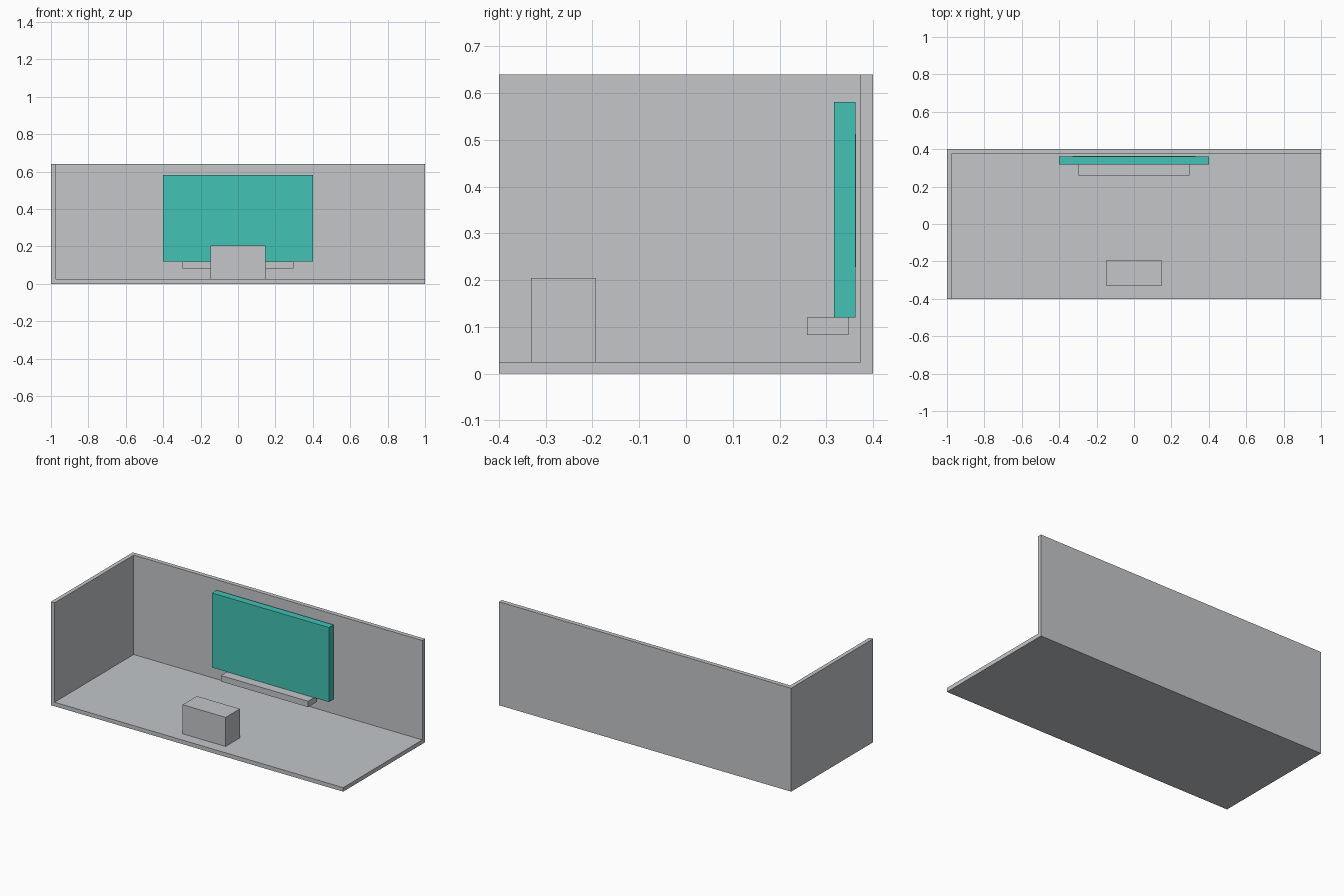
import bpy

if "Cube" in bpy.data.objects:
    bpy.data.objects.remove(bpy.data.objects["Cube"])


def material(name, rgb):
    m = bpy.data.materials.new(name)
    m.diffuse_color = (*rgb, 1.0)
    m.use_nodes = True
    m.node_tree.nodes["Principled BSDF"].inputs["Base Color"].default_value = m.diffuse_color
    return m


GREY = material("light_grey", (0.546, 0.565, 0.584))
TEAL = material("teal", (0.054, 0.539, 0.456))


def box(name, x, y, z, mat):
    """Box from (min, max) ranges along each axis."""
    bpy.ops.mesh.primitive_cube_add(size=1)
    ob = bpy.context.object
    ob.name = name
    for v in ob.data.vertices:
        v.co = [lo if c < 0 else hi for c, (lo, hi) in zip(v.co, (x, y, z))]
    ob.data.materials.append(mat)
    return ob


T = 0.025       # floor and wall thickness
TOP = 0.64      # wall height
BACK = 0.373    # inner face of the back wall

# Room shell: floor, back wall and left wall
box("floor", (-1 + T, 1), (-0.4, BACK), (0, T), GREY)
box("back_wall", (-1 + T, 1), (BACK, 0.4), (0, TOP), GREY)
box("left_wall", (-1, -1 + T), (-0.4, 0.4), (0, TOP), GREY)

# Wall screen with a thin mounting plate behind it
box("screen", (-0.4, 0.4), (0.317, 0.362), (0.12, 0.581), TEAL)
box("screen_mount", (-0.33, 0.33), (0.355, 0.364), (0.228, 0.513), GREY)

# Shelf just under the screen
box("shelf", (-0.298, 0.298), (0.259, 0.347), (0.083, 0.12), GREY)

# Block standing on the floor near the front
box("floor_block", (-0.147, 0.147), (-0.331, -0.192), (T, 0.205), GREY)
